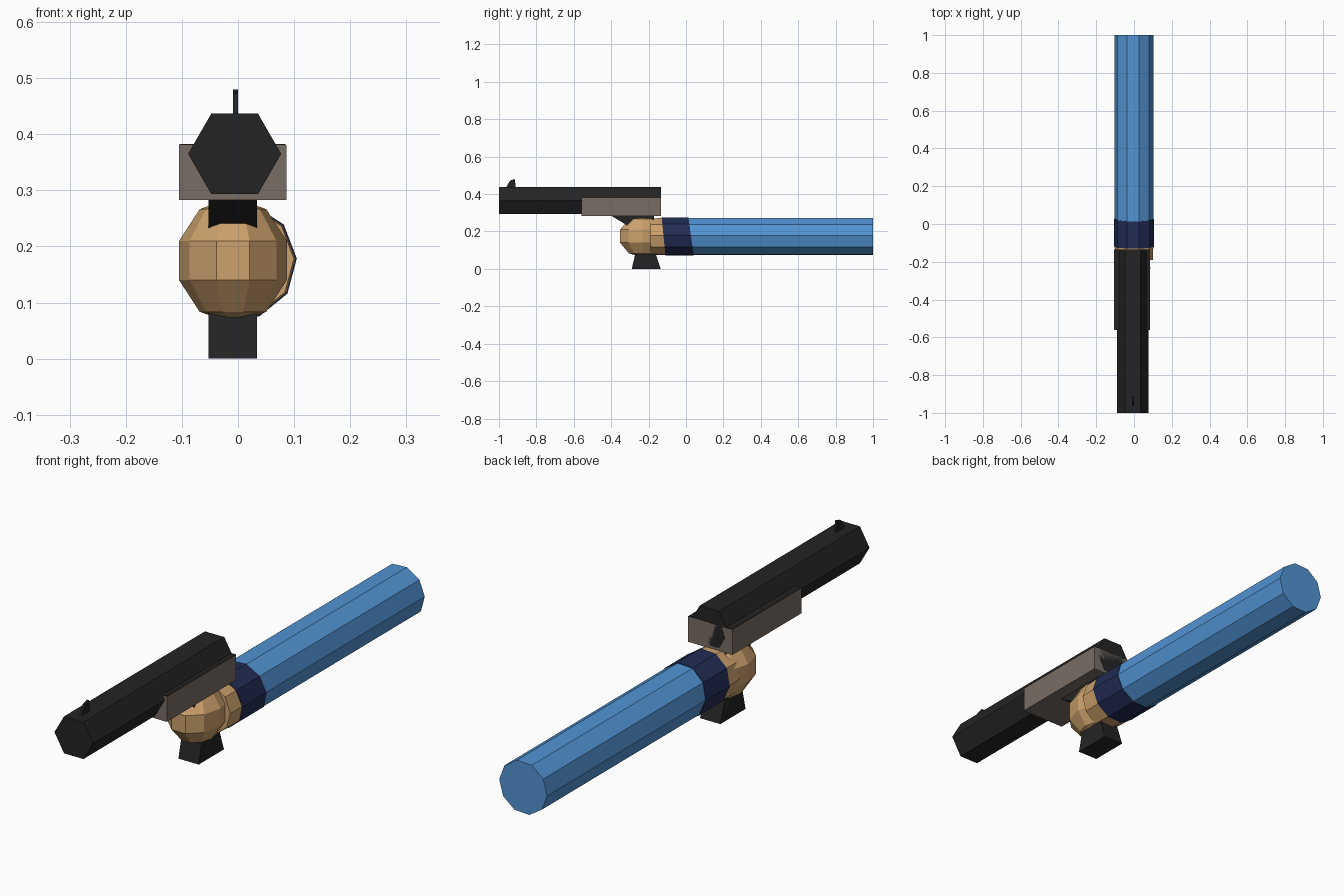
import bpy, bmesh, math
from mathutils import Matrix

if "Cube" in bpy.data.objects:
    bpy.data.objects.remove(bpy.data.objects["Cube"])


def material(name, rgb):
    lin = [(c / 255 / 12.92 if c < 11 else ((c / 255 + 0.055) / 1.055) ** 2.4) for c in rgb]
    m = bpy.data.materials.new(name)
    m.diffuse_color = (*lin, 1)
    m.use_nodes = True
    m.node_tree.nodes["Principled BSDF"].inputs["Base Color"].default_value = m.diffuse_color
    return m


blue = material("sleeve blue", (82, 148, 212))
navy = material("cuff navy", (34, 44, 84))
skin = material("skin tan", (204, 161, 108))
grey = material("frame grey", (120, 109, 101))
black = material("gun black", (36, 36, 36))


def finish(name, bm, mat):
    bmesh.ops.recalc_face_normals(bm, faces=bm.faces)
    me = bpy.data.meshes.new(name)
    bm.to_mesh(me)
    bm.free()
    me.materials.append(mat)
    ob = bpy.data.objects.new(name, me)
    bpy.context.collection.objects.link(ob)
    return ob


def loft(name, ring_a, ring_b, mat):
    """Closed prism between two matching rings of points."""
    bm = bmesh.new()
    a = [bm.verts.new(p) for p in ring_a]
    b = [bm.verts.new(p) for p in ring_b]
    n = len(a)
    bm.faces.new(a)
    bm.faces.new(b[::-1])
    for i in range(n):
        j = (i + 1) % n
        bm.faces.new((a[i], a[j], b[j], b[i]))
    return finish(name, bm, mat)


def ring(r, y, n=10, start=3, cx=0.0, cz=0.173, lean=0.0, rz=None):
    """Polygon facing y; lean moves the top towards -y."""
    pts = []
    for i in range(n):
        t = math.radians(start + 360 * i / n)
        dz = (rz or r) * math.sin(t)
        pts.append((cx + r * math.cos(t), y - lean * dz, cz + dz))
    return pts


def extrude_x(name, profile, x0, x1, mat):
    return loft(name, [(x0, y, z) for y, z in profile],
                [(x1, y, z) for y, z in profile], mat)


# Arm: sleeve, slanted cuff, wrist
loft("sleeve", ring(0.103, 0.0), ring(0.103, 1.0), blue)
loft("cuff", ring(0.105, -0.12, lean=0.1), ring(0.105, 0.027, lean=0.14), navy)
loft("wrist", ring(0.100, -0.19), ring(0.103, -0.10), skin)

# Fist: coarse ball
bm = bmesh.new()
bmesh.ops.create_uvsphere(bm, u_segments=10, v_segments=5, radius=1)
bm.transform(Matrix.Translation((-0.009, -0.232, 0.175))
             @ Matrix.Diagonal((0.101, 0.133, 0.113, 1))
             @ Matrix.Rotation(math.radians(18), 4, 'Z'))
finish("fist", bm, skin)

# Gun: hexagonal barrel, frame, grip, sight
loft("barrel", ring(0.083, -1.0, 6, 0, -0.006, 0.365, rz=0.083),
     ring(0.083, -0.135, 6, 0, -0.006, 0.365, rz=0.083), black)
extrude_x("frame", [(-0.56, 0.283), (-0.135, 0.283), (-0.135, 0.381), (-0.56, 0.381)],
          -0.105, 0.086, grey)
extrude_x("frame_top", [(-0.56, 0.380), (-0.135, 0.380), (-0.135, 0.383), (-0.56, 0.383)],
          -0.104, 0.085, black)
extrude_x("grip", [(-0.40, 0.284), (-0.32, 0.236), (-0.25, 0.17), (-0.29, 0.0),
                   (-0.135, 0.0), (-0.175, 0.12), (-0.17, 0.284)],
          -0.053, 0.034, black)
extrude_x("front_sight", [(-0.965, 0.43), (-0.91, 0.43), (-0.915, 0.48), (-0.94, 0.473)],
          -0.009, 0.0, black)
